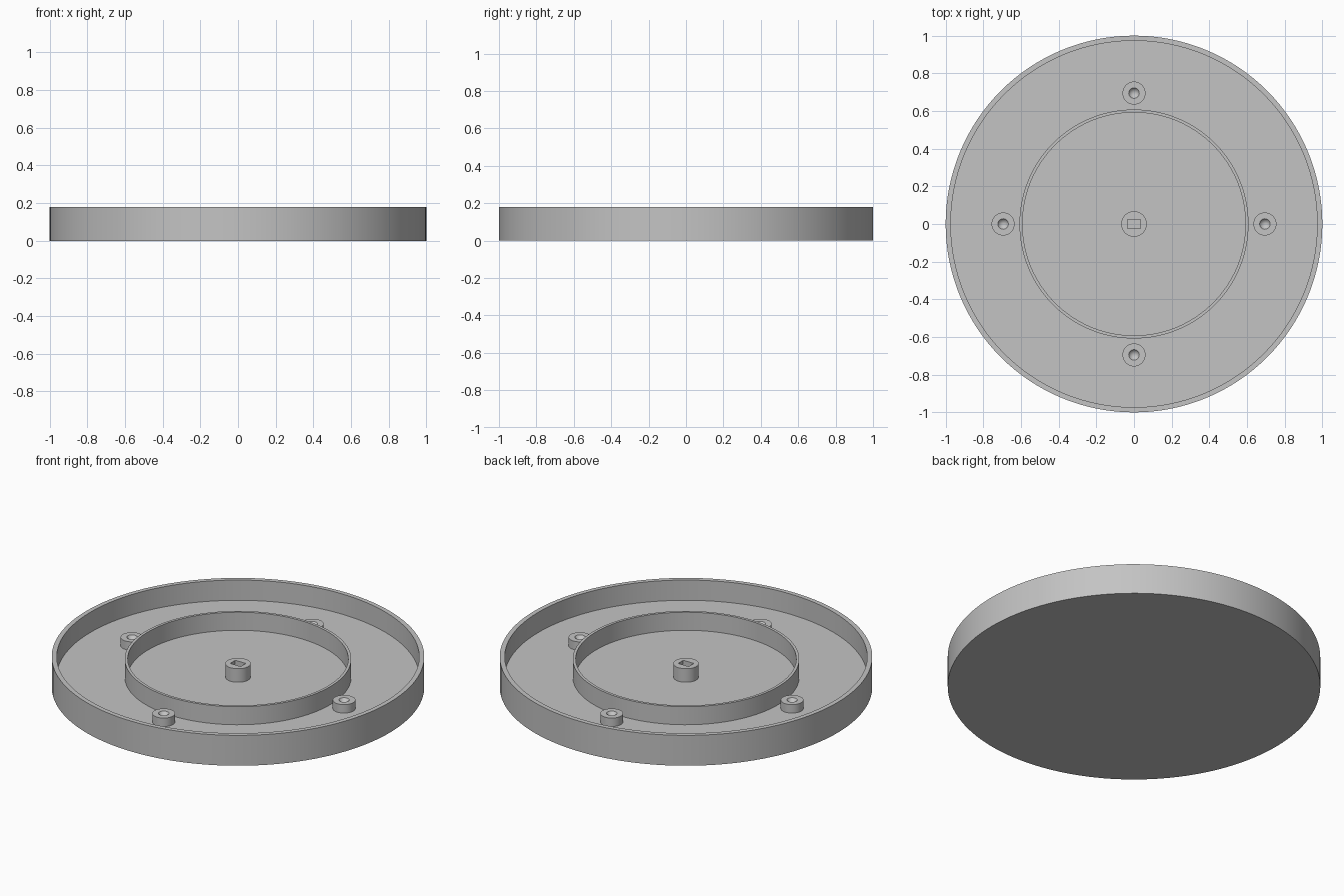
import bpy, bmesh, math

cube = bpy.data.objects.get("Cube")
if cube:
    bpy.data.objects.remove(cube, do_unlink=True)

GREY = (0.55, 0.55, 0.55, 1)
grey = bpy.data.materials.new("grey plastic")
grey.use_nodes = True
grey.diffuse_color = GREY
grey.node_tree.nodes["Principled BSDF"].inputs["Base Color"].default_value = GREY

FLOOR = 0.06
SINK = 0.005  # overlap of raised parts into the floor


def finish(name, bm, location=(0, 0, 0)):
    bmesh.ops.recalc_face_normals(bm, faces=bm.faces)
    mesh = bpy.data.meshes.new(name)
    bm.to_mesh(mesh)
    bm.free()
    mesh.materials.append(grey)
    obj = bpy.data.objects.new(name, mesh)
    obj.location = location
    bpy.context.collection.objects.link(obj)
    bpy.ops.object.select_all(action="DESELECT")
    obj.select_set(True)
    bpy.context.view_layer.objects.active = obj
    bpy.ops.object.shade_smooth_by_angle(angle=math.radians(30))
    return obj


def lathe(name, profile, steps, closed=False, location=(0, 0, 0)):
    """Spin a (radius, height) profile around the z axis."""
    bm = bmesh.new()
    verts = [bm.verts.new((r, 0, z)) for r, z in profile]
    edges = [bm.edges.new(pair) for pair in zip(verts, verts[1:])]
    if closed:
        edges.append(bm.edges.new((verts[-1], verts[0])))
    bmesh.ops.spin(bm, geom=verts + edges, cent=(0, 0, 0), axis=(0, 0, 1),
                   angle=math.tau, steps=steps)
    bmesh.ops.remove_doubles(bm, verts=bm.verts, dist=1e-5)
    return finish(name, bm, location)


# Round tray with a thin outer wall
lathe("tray", [(0, 0), (1, 0), (1, 0.18), (0.973, 0.18), (0.973, FLOOR), (0, FLOOR)], 128)

# Inner ring wall
base = FLOOR - SINK
lathe("inner_ring", [(0.608, base), (0.608, 0.167), (0.592, 0.167), (0.592, base)],
      128, closed=True)

# Four screw bosses with tapered holes
for i, side in enumerate(("left", "back", "right", "front")):
    a = i * math.pi / 2
    lathe(side + "_screw_boss",
          [(0, base), (0.061, base), (0.061, 0.11), (0.028, 0.11), (0, 0.07)],
          40, location=(0.695 * math.cos(a), 0.695 * math.sin(a), 0))

# Centre post with a rectangular socket
bm = bmesh.new()
outlines = [[(0.068 * math.cos(k * math.tau / 48), 0.068 * math.sin(k * math.tau / 48))
             for k in range(48)],
            [(sx * 0.035, sy * 0.024) for sx, sy in ((1, 1), (-1, 1), (-1, -1), (1, -1))]]
for outline in outlines:
    loop = [bm.verts.new((x, y, base)) for x, y in outline]
    for v, w in zip(loop, loop[1:] + loop[:1]):
        bm.edges.new((v, w))
bmesh.ops.triangle_fill(bm, edges=bm.edges[:], use_beauty=True)
top = bmesh.ops.extrude_face_region(bm, geom=bm.faces[:], use_keep_orig=True)
bmesh.ops.translate(bm, vec=(0, 0, 0.14 - base),
                    verts=[g for g in top["geom"] if isinstance(g, bmesh.types.BMVert)])
finish("centre_post", bm)
